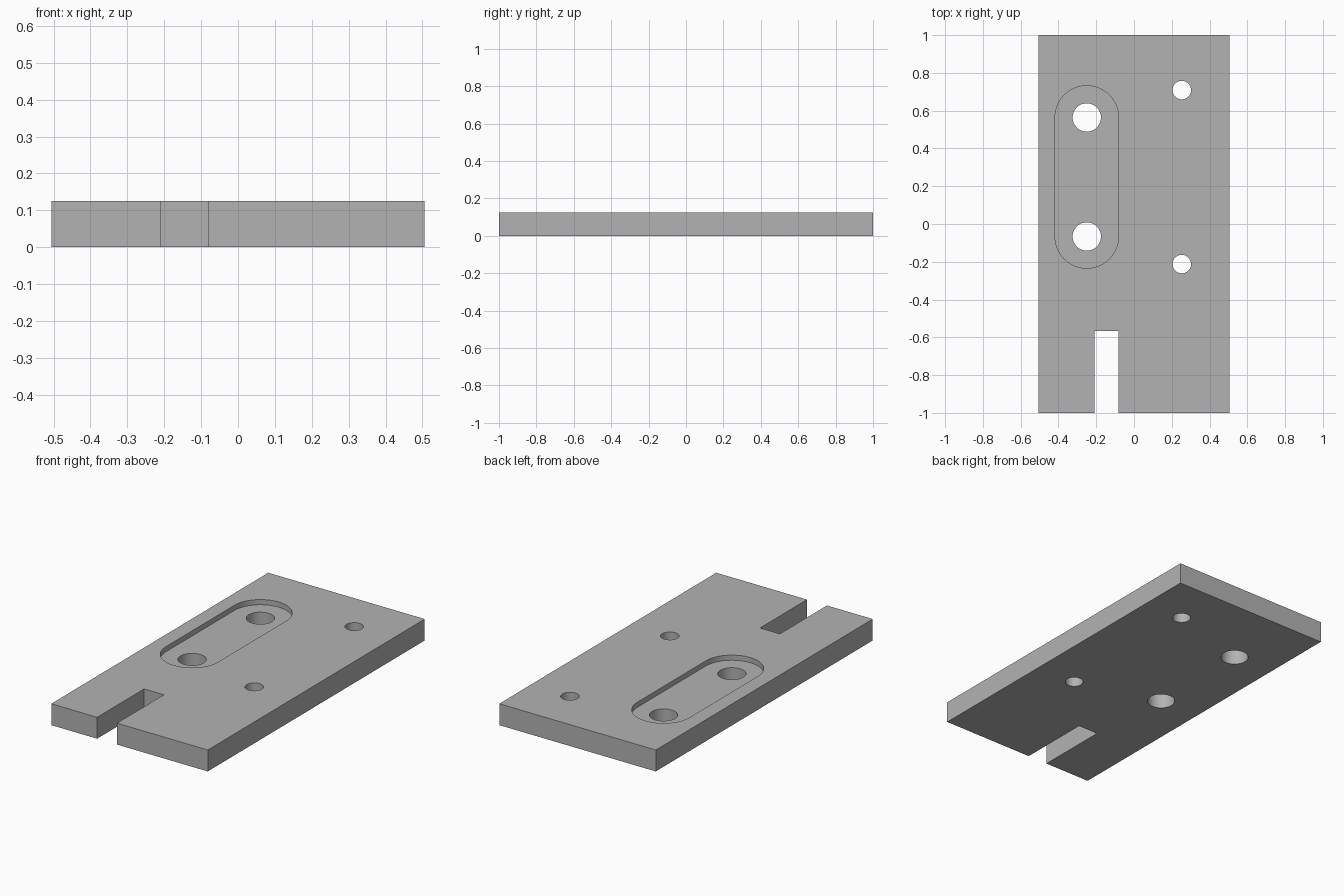
import bpy, bmesh
from math import pi, cos, sin, radians

cube = bpy.data.objects.get("Cube")
if cube:
    bpy.data.objects.remove(cube, do_unlink=True)

THICK = 0.125
POCKET_DEPTH = 0.03

grey = bpy.data.materials.new("plain grey")
grey.use_nodes = True
colour = (0.45, 0.45, 0.45, 1)
grey.diffuse_color = colour
grey.node_tree.nodes["Principled BSDF"].inputs["Base Color"].default_value = colour


def prism(name, outline, z0, z1):
    """Extrude a counter-clockwise outline from z0 up to z1."""
    bm = bmesh.new()
    base = bm.faces.new([bm.verts.new((x, y, z0)) for x, y in outline])
    top = bmesh.ops.extrude_face_region(bm, geom=[base])["geom"]
    verts = [v for v in top if isinstance(v, bmesh.types.BMVert)]
    bmesh.ops.translate(bm, verts=verts, vec=(0, 0, z1 - z0))
    bmesh.ops.recalc_face_normals(bm, faces=bm.faces)
    mesh = bpy.data.meshes.new(name)
    bm.to_mesh(mesh)
    bm.free()
    mesh.materials.append(grey)
    ob = bpy.data.objects.new(name, mesh)
    bpy.context.collection.objects.link(ob)
    return ob


def box(x0, x1, y0, y1):
    return [(x0, y0), (x1, y0), (x1, y1), (x0, y1)]


def arc(x, y, r, start, sweep, n):
    angles = [start + sweep * i / n for i in range(n + 1)]
    return [(x + r * cos(a), y + r * sin(a)) for a in angles]


# Plate with an open slot in its front edge
plate_outline = [(-0.505, -1), (-0.209, -1), (-0.209, -0.567), (-0.081, -0.567),
                 (-0.081, -1), (0.505, -1), (0.505, 1), (-0.505, 1)]
plate = prism("plate", plate_outline, 0, THICK)

# Round-ended pocket with two large holes, plus two small holes
px, y_low, y_high = -0.25, -0.066, 0.564
pocket = (arc(px, y_high, 0.168, 0, pi, 32)
          + arc(px, y_low, 0.168, pi, pi, 32))
cutters = [prism("pocket_cutter", pocket, THICK - POCKET_DEPTH, THICK + 0.1)]
holes = [(px, y_low, 0.075), (px, y_high, 0.075),
         (0.253, -0.212, 0.049), (0.253, 0.709, 0.049)]
for x, y, r in holes:
    ring = arc(x, y, r, 0, 2 * pi, 48)[:-1]
    cutters.append(prism("hole_cutter", ring, -0.1, THICK + 0.1))

# Cut the plate and discard the cutters
bpy.ops.object.select_all(action="DESELECT")
plate.select_set(True)
bpy.context.view_layer.objects.active = plate
for cutter in cutters:
    cutter.hide_render = True
    mod = plate.modifiers.new("cut", "BOOLEAN")
    mod.operation = "DIFFERENCE"
    mod.solver = "EXACT"
    mod.object = cutter
    bpy.ops.object.modifier_apply(modifier=mod.name)
    bpy.data.objects.remove(cutter, do_unlink=True)

# Smooth curved walls, sharp rims
bpy.ops.object.shade_smooth_by_angle(angle=radians(30))
